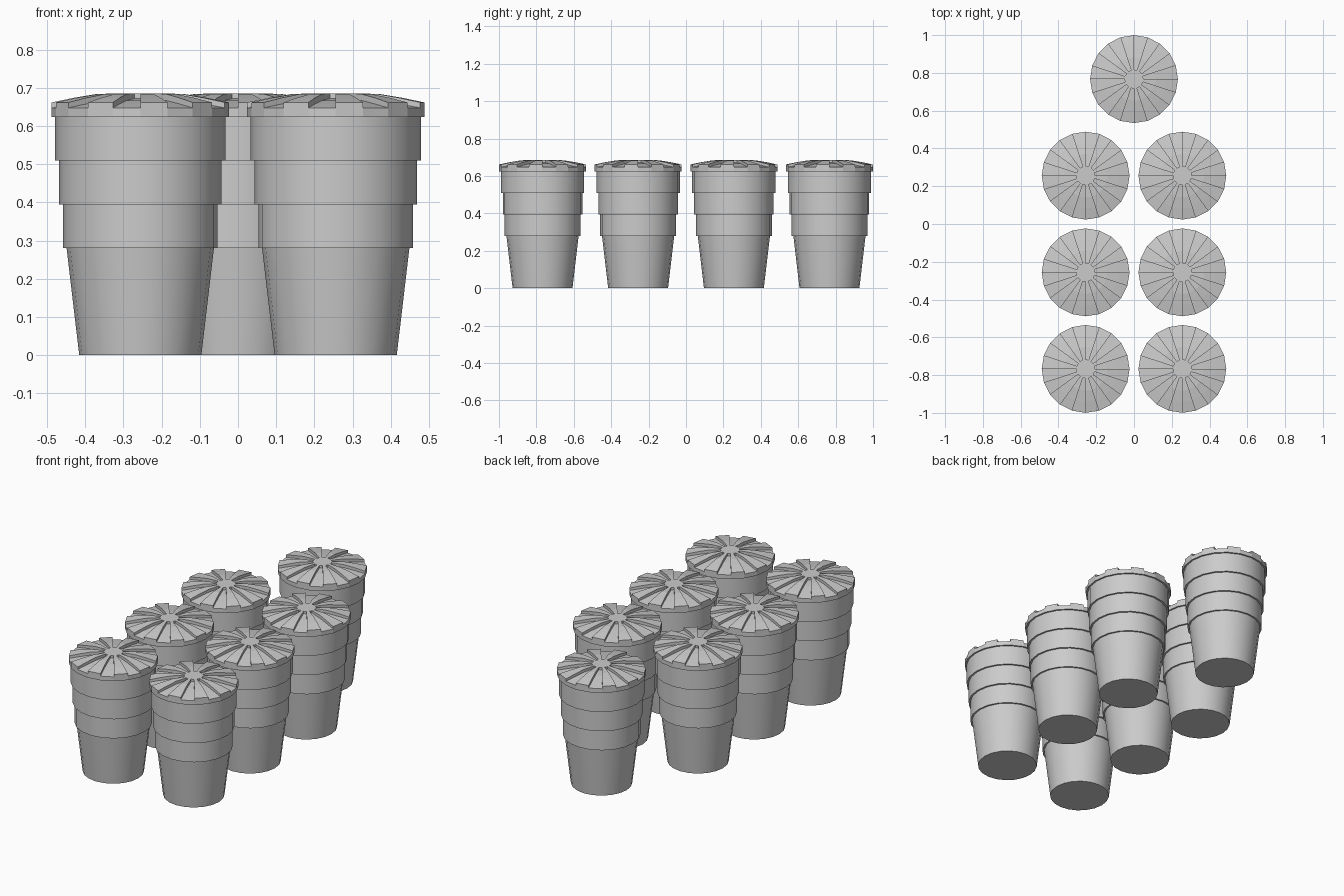
import bpy
import bmesh
from math import cos, sin, tau, radians

if "Cube" in bpy.data.objects:
    bpy.data.objects.remove(bpy.data.objects["Cube"])

SIDES = 20

grey = bpy.data.materials.new("plain_grey")
grey.use_nodes = True
grey.diffuse_color = (0.6, 0.6, 0.6, 1)
bsdf = next(n for n in grey.node_tree.nodes if n.type == 'BSDF_PRINCIPLED')
bsdf.inputs["Base Color"].default_value = (0.6, 0.6, 0.6, 1)


def point(r, z, i):
    a = tau * i / SIDES
    return (r * cos(a), r * sin(a), z)


def add_face(bm, coords):
    """Face from (radius, height, step) triples, collapsing repeats at the axis."""
    pts = []
    for c in coords:
        p = point(*c)
        if p not in pts:
            pts.append(p)
    bm.faces.new([bm.verts.new(p) for p in pts])


def add_strip(bm, profile, i):
    """One sector of a revolved profile."""
    for (r0, z0), (r1, z1) in zip(profile, profile[1:]):
        add_face(bm, [(r0, z0, i), (r0, z0, i + 1), (r1, z1, i + 1), (r1, z1, i)])


def finish(bm, name):
    bmesh.ops.remove_doubles(bm, verts=bm.verts, dist=0.0001)
    bmesh.ops.recalc_face_normals(bm, faces=bm.faces)
    mesh = bpy.data.meshes.new(name)
    bm.to_mesh(mesh)
    bm.free()
    mesh.materials.append(grey)
    return mesh


# Tapered cup with three stepped bands
cup_profile = [(0, 0), (0.16, 0), (0.193, 0.28)]
for k in range(3):
    radius, low = 0.2025 + 0.0102 * k, 0.28 + 0.115 * k
    cup_profile += [(radius, low), (radius, low + 0.115)]
cup_profile.append((0, 0.625))
bm = bmesh.new()
for i in range(SIDES):
    add_strip(bm, cup_profile, i)
cup_mesh = finish(bm, "cup")

# Domed lid with alternating raised ribs and sunken grooves around a flat hub
RIM, HUB, BASE, TOP = 0.2325, 0.05, 0.624, 0.686
groove = [(RIM, 0.648), (0.175, 0.658), (0.115, 0.667), (HUB, 0.672)]
rib = [(RIM, 0.662), (0.175, 0.674), (0.115, 0.684), (HUB, TOP)]
underside = [(0, BASE), (RIM, BASE)]
bm = bmesh.new()
for i in range(SIDES):
    if i % 2:
        add_strip(bm, underside + groove[:1] + rib + [(0, TOP)], i)
    else:
        add_strip(bm, underside + groove + [(HUB, TOP), (0, TOP)], i)
    # upright walls between rib and groove
    for k in range(3):
        add_face(bm, [(*groove[k], i), (*groove[k + 1], i),
                      (*rib[k + 1], i), (*rib[k], i)])
lid_mesh = finish(bm, "lid")

# Three pairs of cups with a single one at the back
places = [(x, y) for y in (-0.767, -0.256, 0.256) for x in (-0.256, 0.256)]
places.append((0, 0.767))
for n, (x, y) in enumerate(places, 1):
    for part, mesh in (("cup", cup_mesh), ("lid", lid_mesh)):
        obj = bpy.data.objects.new(f"{part}_{n}", mesh)
        obj.location = (x, y, 0)
        bpy.context.collection.objects.link(obj)

# Smooth round walls, crisp steps
bpy.ops.object.select_all(action='DESELECT')
cup = bpy.data.objects["cup_1"]
cup.select_set(True)
bpy.context.view_layer.objects.active = cup
bpy.ops.object.shade_smooth_by_angle(angle=radians(30))
